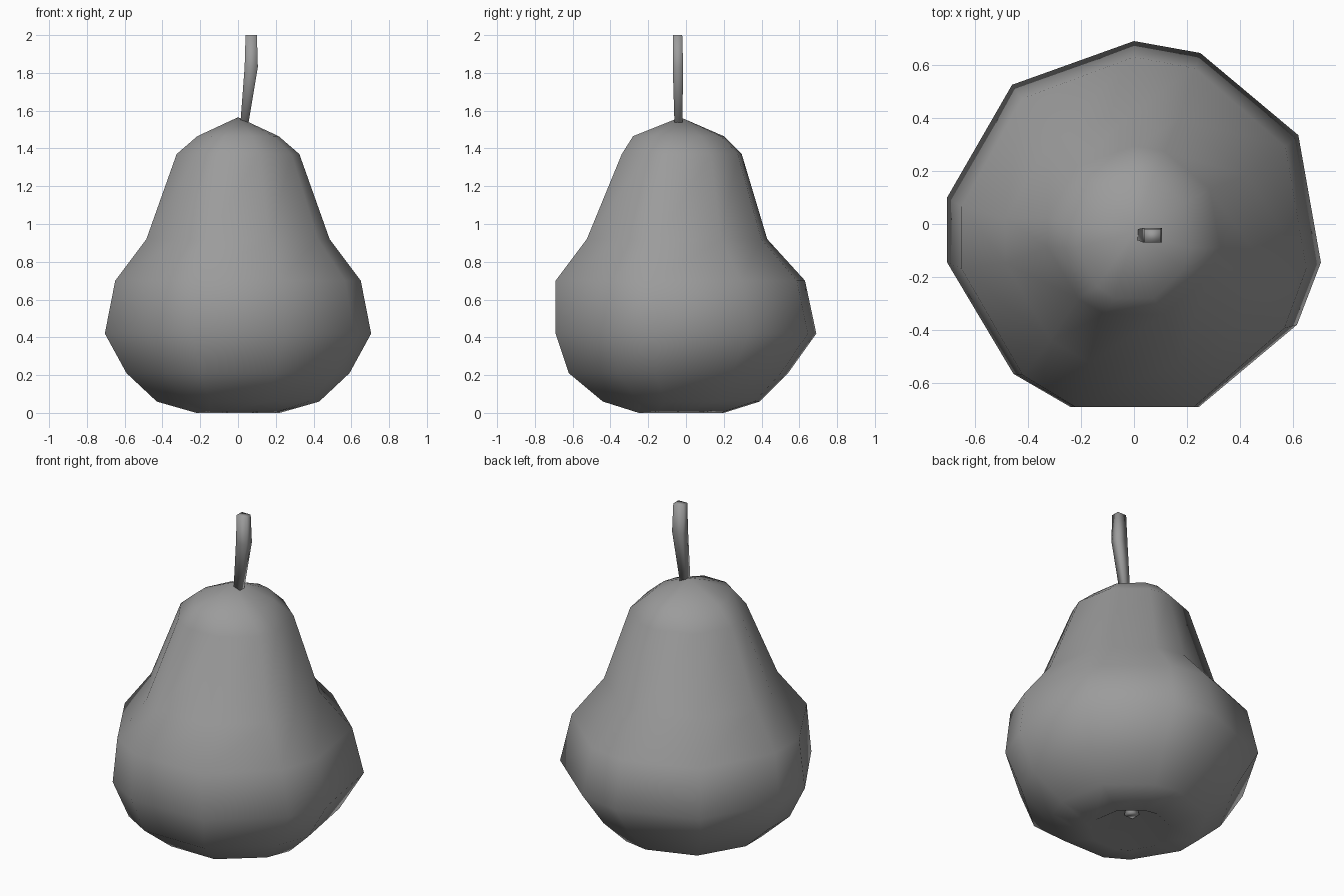
import bpy, bmesh

if "Cube" in bpy.data.objects:
    bpy.data.objects.remove(bpy.data.objects["Cube"])

grey = bpy.data.materials.new("dark_grey")
grey.diffuse_color = (0.33, 0.33, 0.33, 1)
grey.use_nodes = True
grey.node_tree.nodes["Principled BSDF"].inputs["Base Color"].default_value = grey.diffuse_color


def loft(name, rings, bottom=None, top=None):
    """Skin a stack of equal-count rings; close ends with a point or a flat cap."""
    bm = bmesh.new()
    vs = [[bm.verts.new(p) for p in ring] for ring in rings]
    n = len(vs[0])
    for lo, hi in zip(vs, vs[1:]):
        for i in range(n):
            j = (i + 1) % n
            bm.faces.new((lo[i], lo[j], hi[j], hi[i]))
    for ring, tip in ((vs[0], bottom), (vs[-1], top)):
        if tip:
            t = bm.verts.new(tip)
            for i in range(n):
                bm.faces.new((ring[i], ring[(i + 1) % n], t))
        else:
            bm.faces.new(ring)
    bmesh.ops.recalc_face_normals(bm, faces=bm.faces)
    for f in bm.faces:
        f.smooth = True
    me = bpy.data.meshes.new(name)
    bm.to_mesh(me)
    bm.free()
    me.materials.append(grey)
    ob = bpy.data.objects.new(name, me)
    bpy.context.collection.objects.link(ob)
    return ob


def box_ring(x0, x1, y0, y1, z):
    return [(x0, y0, z), (x1, y0, z), (x1, y1, z), (x0, y1, z)]


# Fruit body: uneven 11-sided outline scaled along the pear profile
outline = [(0.705, -0.145), (0.62, 0.335), (0.25, 0.645), (0, 0.69),
           (-0.46, 0.525), (-0.705, 0.10), (-0.705, -0.145), (-0.455, -0.565),
           (-0.24, -0.69), (0.245, -0.69), (0.615, -0.38)]
# z, half width in x, y min, y max
profile = [(0.0, 0.22, -0.25, 0.20), (0.06, 0.43, -0.44, 0.39),
           (0.21, 0.59, -0.62, 0.54), (0.42, 0.705, -0.69, 0.69),
           (0.70, 0.65, -0.69, 0.63), (0.92, 0.485, -0.525, 0.43),
           (1.37, 0.325, -0.34, 0.295), (1.465, 0.215, -0.28, 0.20)]
body = []
for z, hw, y0, y1 in profile:
    sx, sy = hw / 0.705, (y1 - y0) / 1.38
    body.append([(x * sx, y0 + (y + 0.69) * sy, z) for x, y in outline])
loft("pear_body", body, bottom=(0, -0.02, 0.14), top=(0, -0.03, 1.565))

# Bent four-sided stem
loft("stem", [box_ring(0.01, 0.05, -0.06, -0.02, 1.50),
              box_ring(0.035, 0.105, -0.07, -0.015, 1.83),
              box_ring(0.04, 0.10, -0.07, -0.02, 2.0)])

# Small blossom end in the base dimple
loft("blossom_end", [box_ring(-0.03, 0.03, -0.05, 0.01, 0.09),
                     box_ring(-0.02, 0.02, -0.04, 0.00, 0.15)])
